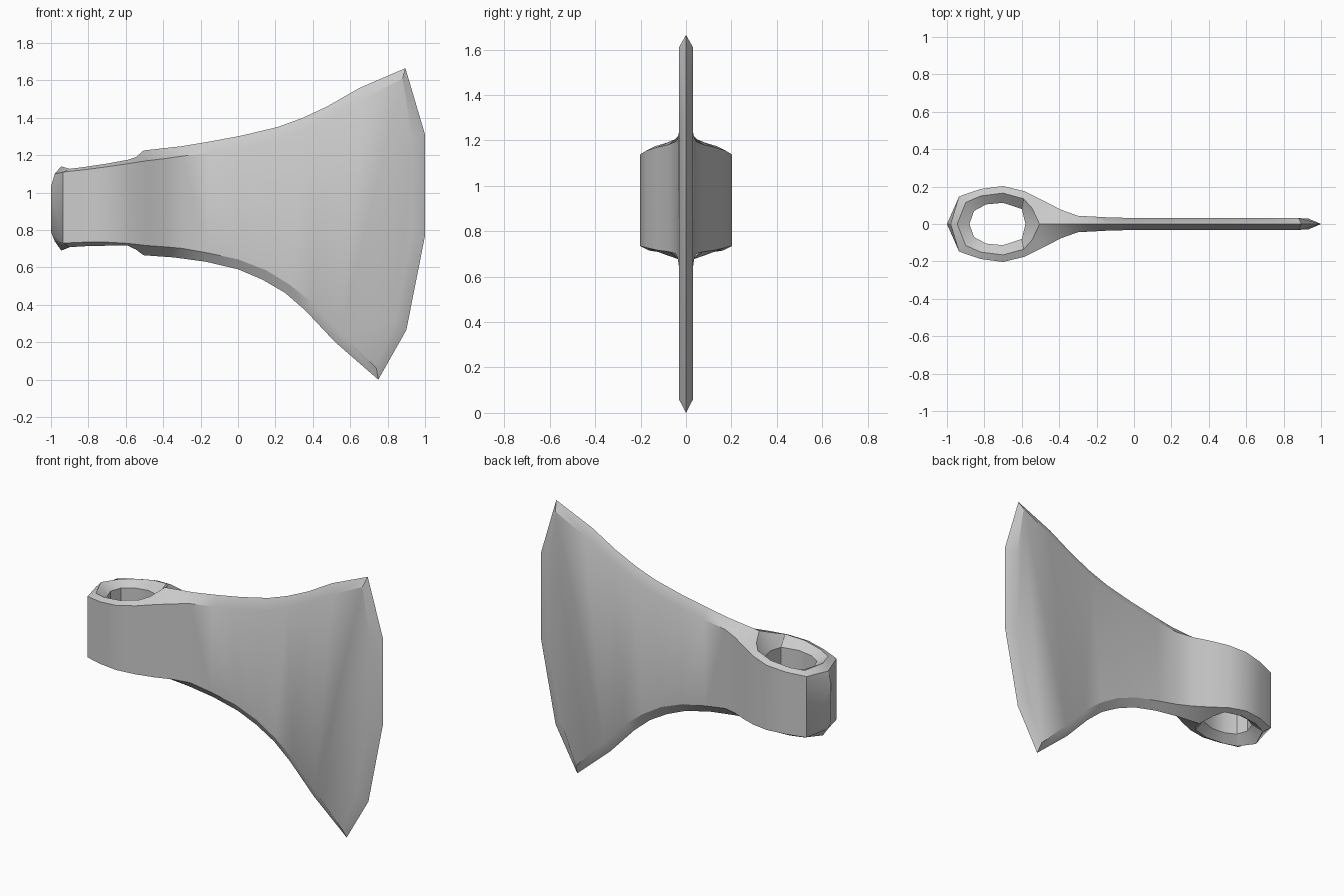
import bpy, bmesh, math

if "Cube" in bpy.data.objects:
    bpy.data.objects.remove(bpy.data.objects["Cube"])

# Eye (socket) stations: cheek x, y, top z, bottom z | rim x, y, top z, bottom z
EYE = [
    (-0.98, 0, 1.10, .74, -.945, 0, 1.14, .69),
    (-.935, .148, 1.11, .73, -.90, .115, 1.127, .708),
    (-.82, .187, 1.122, .735, -.82, .15, 1.137, .713),
    (-.70, .203, 1.138, .735, -.70, .165, 1.155, .716),
    (-.585, .175, 1.155, .728, -.59, .135, 1.175, .716),
    (-.49, .128, 1.17, .717, -.545, .085, 1.19, .695),
    (-.39, .076, 1.182, .71, -.505, 0, 1.225, .665),
]
HOLE = [(-.88, 0), (-.855, .07), (-.79, .105), (-.70, .113), (-.60, .08), (-.58, 0)]
# Blade outlines: cheek x, z | ridge x, z
TOP = [(-.30, 1.195, -.30, 1.248), (-.15, 1.213, -.15, 1.273), (.02, 1.238, .02, 1.305),
       (.21, 1.285, .21, 1.35), (.36, 1.342, .34, 1.397), (.51, 1.415, .48, 1.462),
       (.68, 1.51, .65, 1.56), (.88, 1.61, .895, 1.665)]
BOTTOM = [(-.30, .702, -.34, .653), (-.16, .677, -.17, .63), (.0, .643, 0, .59),
          (.15, .585, .13, .535), (.28, .505, .25, .465), (.40, .41, .36, .37),
          (.55, .25, .52, .20), (.74, .06, .75, 0)]
# Cutting edge between the tips: bevel x, z | edge x, z
EDGE = [(.93, 1.29, 1.0, 1.31), (.93, .78, 1.0, .77), (.84, .31, .90, .265)]
THICK = [.044, .036] + [.031] * 6

bm = bmesh.new()


def face(*pts):
    bm.faces.new([bm.verts.new(p) for p in pts])


def half(s):
    """One side of the axe head; s is the sign of y."""
    t = [(e[0], s * e[1], e[2]) for e in EYE] + [(p[0], s * w, p[1]) for p, w in zip(TOP, THICK)]
    b = [(e[0], s * e[1], e[3]) for e in EYE] + [(p[0], s * w, p[1]) for p, w in zip(BOTTOM, THICK)]
    rt = [(e[4], s * e[5], e[6]) for e in EYE] + [(p[2], 0, p[3]) for p in TOP]
    rb = [(e[4], s * e[5], e[7]) for e in EYE] + [(p[2], 0, p[3]) for p in BOTTOM]
    ht = [(x, s * y, 1.10 + .06 * (x + .88)) for x, y in HOLE]
    hb = [(x, s * y, .755) for x, y in HOLE]
    bev = [(p[0], s * .03, p[1]) for p in EDGE]
    edge = [(p[2], 0, p[3]) for p in EDGE]
    n = len(t)

    # Back of the socket, bulging slightly at mid height
    mt, mb = (-1, 0, 1.03), (-1, 0, .79)
    face(t[0], mt, t[1])
    face(mt, mb, b[1], t[1])
    face(mb, b[0], b[1])

    # Cheeks
    for i in range(1, n - 2):
        face(t[i], t[i + 1], b[i + 1], b[i])
    face(t[-2], t[-1], *bev, b[-1], b[-2])

    # Chamfers, socket rims
    for out, rim, hole in ((t, rt, ht), (b, rb, hb)):
        for i in range(n - 1):
            face(out[i], out[i + 1], rim[i + 1], rim[i])
        for i in range(5):
            face(rim[i], rim[i + 1], hole[i + 1], hole[i])
        face(rim[5], rim[6], hole[5])

    # Hole wall
    for i in range(5):
        face(ht[i], ht[i + 1], hb[i + 1], hb[i])

    # Sharpened edge
    inner, outer = [t[-1]] + bev + [b[-1]], [rt[-1]] + edge + [rb[-1]]
    for i in range(4):
        face(inner[i], inner[i + 1], outer[i + 1], outer[i])


half(1)
half(-1)
bmesh.ops.remove_doubles(bm, verts=bm.verts, dist=.0005)
bmesh.ops.recalc_face_normals(bm, faces=bm.faces)
mesh = bpy.data.meshes.new("axe_head")
bm.to_mesh(mesh)
bm.free()
axe = bpy.data.objects.new("axe_head", mesh)
bpy.context.collection.objects.link(axe)
bpy.context.view_layer.objects.active = axe
axe.select_set(True)
bpy.ops.object.shade_smooth_by_angle(angle=math.radians(30))
